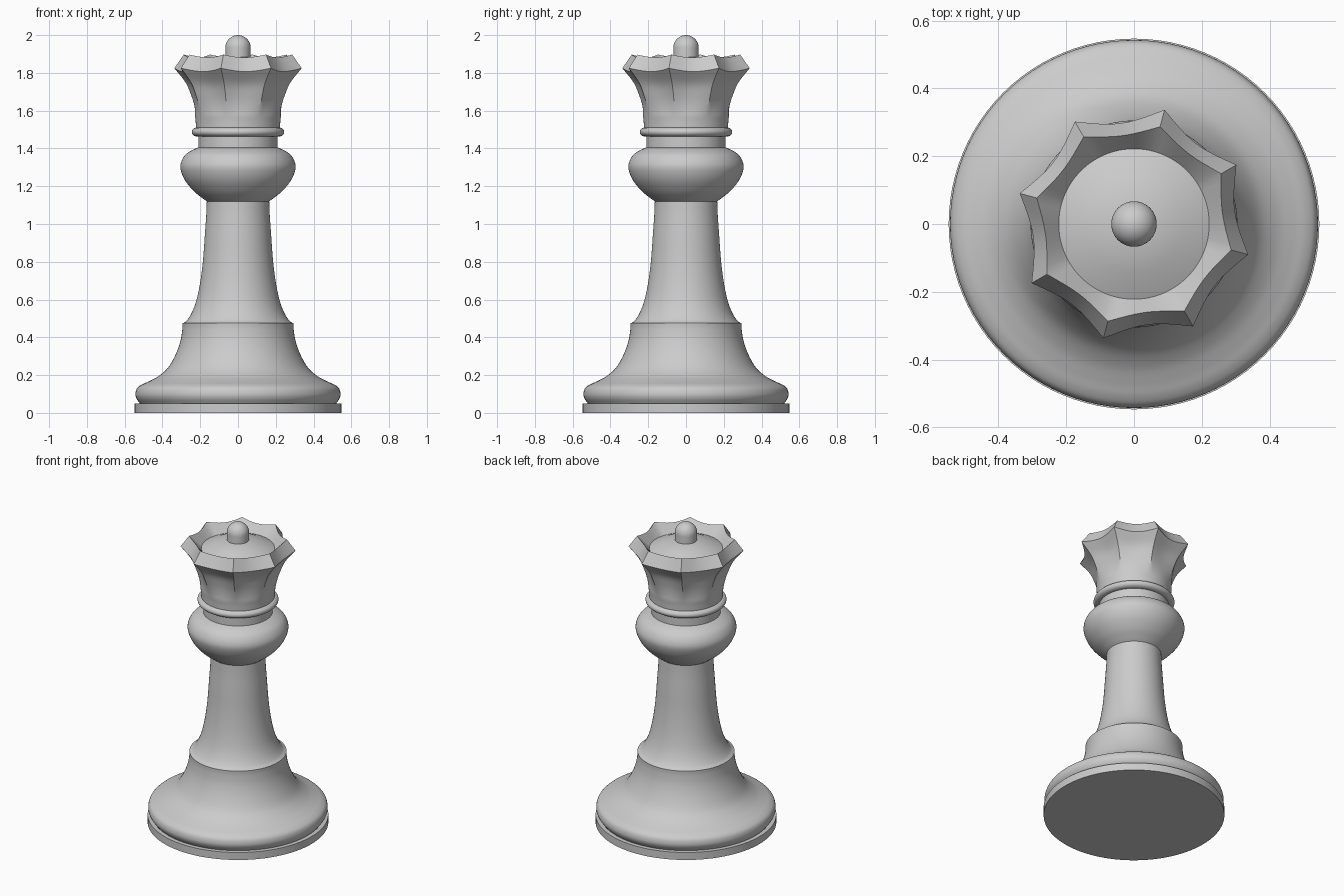
import bpy, bmesh, math
from mathutils import Vector

cube = bpy.data.objects.get("Cube")
if cube:
    bpy.data.objects.remove(cube)

grey = bpy.data.materials.new("plain_grey")
grey.use_nodes = True
colour = (0.6, 0.6, 0.6, 1)
grey.diffuse_color = colour
grey.node_tree.nodes["Principled BSDF"].inputs["Base Color"].default_value = colour

SIDES = 96


def smooth_path(points, steps=5):
    """Catmull-Rom curve through (radius, height) points."""
    p = [Vector(q) for q in points]
    p = [2 * p[0] - p[1]] + p + [2 * p[-1] - p[-2]]
    out = []
    for a, b, c, d in zip(p, p[1:], p[2:], p[3:]):
        for i in range(steps):
            t = i / steps
            out.append(0.5 * (2 * b + (c - a) * t + (2 * a - 5 * b + 4 * c - d) * t**2
                              + (3 * b - a - 3 * c + d) * t**3))
    return out + [p[-2]]


def build(name, rings, angle=35):
    """Skin a list of functions angle -> (radius, height), capping both ends."""
    bm = bmesh.new()
    loops = []
    for ring in rings:
        loop = []
        for i in range(SIDES):
            a = math.tau * i / SIDES + math.radians(30)
            r, z = ring(a)
            loop.append(bm.verts.new((r * math.cos(a), r * math.sin(a), z)))
        loops.append(loop)
    for low, high in zip(loops, loops[1:]):
        for i in range(SIDES):
            j = (i + 1) % SIDES
            bm.faces.new((low[i], low[j], high[j], high[i]))
    bm.faces.new(loops[0][::-1])
    bm.faces.new(loops[-1])
    mesh = bpy.data.meshes.new(name)
    bm.to_mesh(mesh)
    bm.free()
    mesh.materials.append(grey)
    obj = bpy.data.objects.new(name, mesh)
    bpy.context.collection.objects.link(obj)
    bpy.ops.object.select_all(action="DESELECT")
    obj.select_set(True)
    bpy.context.view_layer.objects.active = obj
    bpy.ops.object.shade_smooth_by_angle(angle=math.radians(angle))
    return obj


def lathe(name, points):
    return build(name, [lambda a, r=r, z=z: (r, z) for r, z in points])


# Foot
lathe("base_plate", [(0.547, 0), (0.547, 0.05)])
lathe("base_skirt", smooth_path([
    (0.52, 0.05), (0.537, 0.075), (0.543, 0.1), (0.535, 0.13), (0.51, 0.15), (0.47, 0.168),
    (0.42, 0.195), (0.37, 0.24), (0.33, 0.31), (0.305, 0.38), (0.295, 0.44), (0.294, 0.475)]))

# Column and its round head
lathe("stem", smooth_path([
    (0.29, 0.475), (0.27, 0.49), (0.245, 0.53), (0.222, 0.59), (0.202, 0.68), (0.186, 0.8),
    (0.175, 0.95), (0.168, 1.05), (0.165, 1.13)]))
lathe("bulb", smooth_path([
    (0.165, 1.12), (0.19, 1.138), (0.235, 1.175), (0.28, 1.23), (0.303, 1.285), (0.302, 1.325),
    (0.28, 1.365), (0.245, 1.39), (0.21, 1.405)]))
lathe("collar", [(0.21, 1.4), (0.21, 1.47)])
lathe("collar_ring", [(0.215 + 0.03 * math.cos(t), 1.487 + 0.024 * math.sin(t))
                      for t in [math.pi * (i / 16 - 0.5) for i in range(17)]])


# Crown: eight points, hollowed between them
def scallop(a):
    t = ((a - math.radians(30)) / (math.pi / 4)) % 1 * 2 - 1
    return 1 - t * t


def crown_ring(tip, z, depth, drop=0):
    return lambda a: (tip - depth * scallop(a), z - drop * scallop(a))


rings = []
for r, z in smooth_path([(0.222, 1.505), (0.226, 1.56), (0.237, 1.62), (0.256, 1.68),
                         (0.288, 1.75), (0.349, 1.825)]):
    k = max(0, (z - 1.57) / 0.255)
    rings.append(crown_ring(r, z, 0.049 * k, 0.018 * k * k))
rings.append(crown_ring(0.297, 1.897, 0.034, 0.015))
rings.append(crown_ring(0.222, 1.828, 0))
build("crown", rings, 28)

# Lid inside the crown and the knob on it
lathe("crown_lid", [(0.222, 1.826), (0.222, 1.829), (0.145, 1.865), (0.06, 1.887)])
lathe("knob", [(0.067, 1.86)] + [
    (0.067 * math.cos(t), 1.933 + 0.067 * math.sin(t))
    for t in [math.pi / 2 * i / 12.05 for i in range(13)]])
